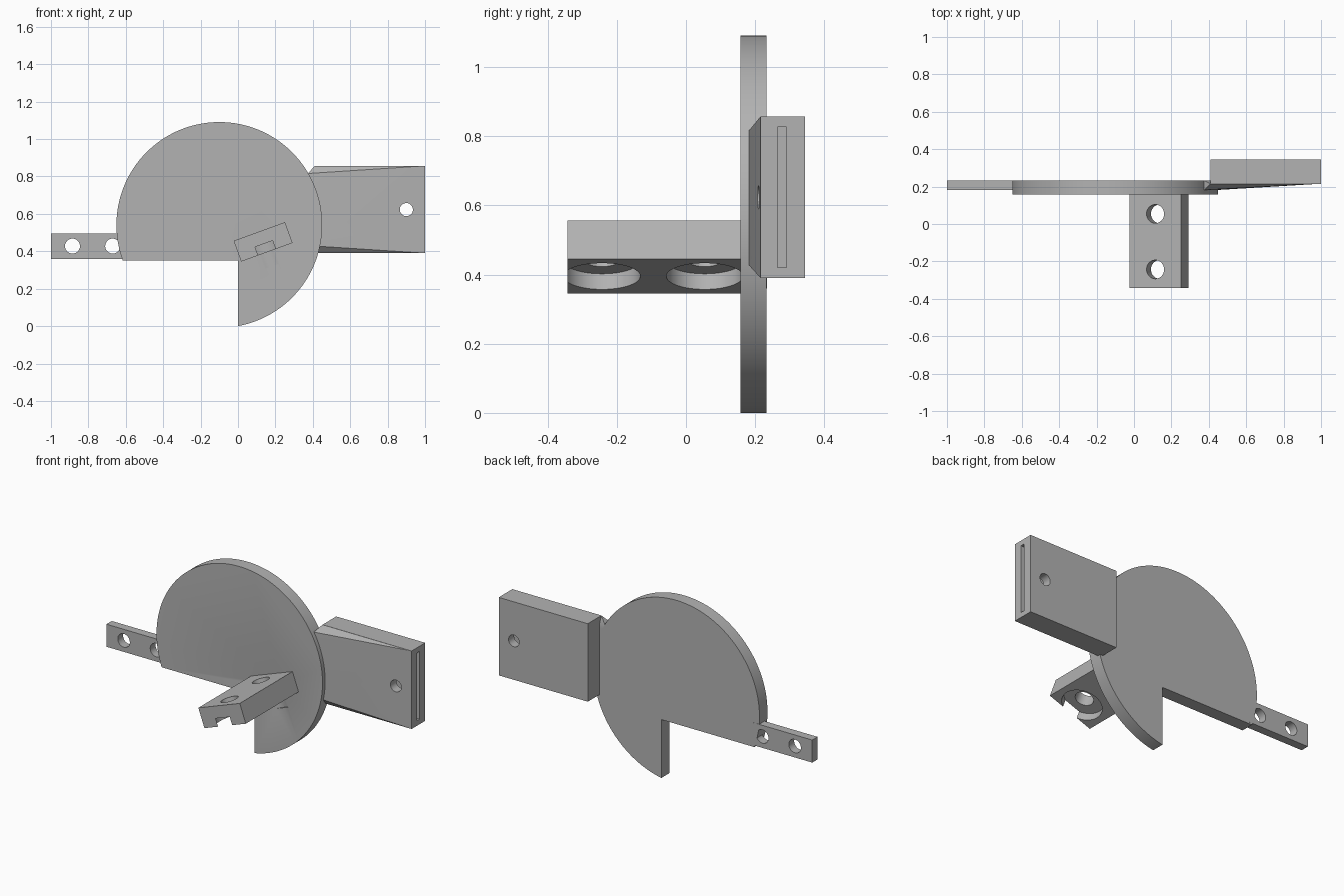
import bpy, bmesh, math
from mathutils import Matrix, Vector

cube = bpy.data.objects.get("Cube")
if cube:
    bpy.data.objects.remove(cube)

grey = bpy.data.materials.new("plain_grey")
grey.use_nodes = True
colour = (0.45, 0.45, 0.45, 1)
grey.diffuse_color = colour
grey.node_tree.nodes["Principled BSDF"].inputs["Base Color"].default_value = colour


def finish(name, bm):
    mesh = bpy.data.meshes.new(name)
    bmesh.ops.recalc_face_normals(bm, faces=bm.faces)
    bm.to_mesh(mesh)
    bm.free()
    mesh.materials.append(grey)
    obj = bpy.data.objects.new(name, mesh)
    bpy.context.collection.objects.link(obj)
    return obj


def box(name, lo, hi, place=Matrix()):
    lo, hi = Vector(lo), Vector(hi)
    bm = bmesh.new()
    shape = Matrix.Translation((lo + hi) / 2) @ Matrix.Diagonal((*(hi - lo), 1))
    bmesh.ops.create_cube(bm, size=1, matrix=place @ shape)
    return finish(name, bm)


def cylinder(name, start, end, radius, place=Matrix(), sides=64):
    start, end = Vector(start), Vector(end)
    axis = end - start
    turn = axis.to_track_quat("Z", "Y").to_matrix().to_4x4()
    bm = bmesh.new()
    bmesh.ops.create_cone(bm, cap_ends=True, segments=sides, radius1=radius, radius2=radius,
                          depth=axis.length,
                          matrix=place @ Matrix.Translation((start + end) / 2) @ turn)
    return finish(name, bm)


def cut(obj, *cutters):
    for cutter in cutters:
        mod = obj.modifiers.new("cut", "BOOLEAN")
        mod.operation = "DIFFERENCE"
        mod.solver = "EXACT"
        mod.object = cutter
        cutter.hide_render = True
        cutter.hide_set(True)


# Tilted frame of the bracket: origin at its lower left edge
tilt = Matrix.Translation((0.017, 0, 0.345)) @ Matrix.Rotation(math.radians(-20), 4, "Y")
WIDTH, HEIGHT = 0.292, 0.118
mid = WIDTH / 2

# Round plate with one lower quarter removed
centre = Vector((-0.1, 0, 0.541))
R = 0.55
plate = cylinder("round_plate", centre + Vector((0, 0.157, 0)),
                 centre + Vector((0, 0.233, 0)), R, sides=160)
cut(plate, box("quarter_cutter", (-1, 0, -0.3), (0, 0.5, 0.35)))

# Side tab with two screw holes
tab = box("side_tab", (-1, 0.183, 0.36), (-0.6, 0.2335, 0.495))
for x in (-0.885, -0.67):
    cut(tab, cylinder("tab_hole_cutter", (x, 0, 0.428), (x, 0.5, 0.428), 0.04))

# Bracket with two counterbored holes that run on into the plate
bracket = box("tilted_bracket", (0, -0.342, 0), (WIDTH, 0.16, HEIGHT), tilt)
for y in (-0.243, 0.054):
    bore = cylinder("counterbore_cutter", (mid, y, -0.08), (mid, y, 0.048), 0.111, tilt)
    hole = cylinder("bracket_hole_cutter", (mid, y, -0.02), (mid, y, 0.2), 0.05, tilt)
    cut(bracket, bore, hole)
    if y > 0:
        cut(plate, bore)

# Slotted block
block = box("slotted_block", (0.41, 0.215, 0.39), (1, 0.344, 0.857))
slot = box("slot_cutter", (0.47, 0.264, 0.42), (1.1, 0.291, 0.826))
pin = cylinder("pin_hole_cutter", (0.9, 0, 0.623), (0.9, 0.6, 0.623), 0.035)
cut(block, slot, pin)

# Wedge that blends the plate rim into the block's front
bm = bmesh.new()
for x in (0.41, 1):
    for z in (0.39, 0.857):
        bm.verts.new((x, 0.2155, z))
for i in range(13):
    a = math.radians(-12 + i * 42 / 12)
    for y in (0.182, 0.232):
        bm.verts.new((centre.x + (R - 0.002) * math.cos(a), y, centre.z + R * math.sin(a)))
hull = bmesh.ops.convex_hull(bm, input=bm.verts)
loose = [v for v in hull["geom_interior"] if isinstance(v, bmesh.types.BMVert)]
bmesh.ops.delete(bm, geom=loose, context="VERTS")
wedge = finish("blend_wedge", bm)
cut(wedge, pin, slot)

# Smooth the round walls while keeping the edges crisp
bpy.ops.object.select_all(action="DESELECT")
for obj in (plate, tab, bracket, block, wedge):
    bpy.context.view_layer.objects.active = obj
    obj.select_set(True)
    for mod in list(obj.modifiers):
        bpy.ops.object.modifier_apply(modifier=mod.name)
bpy.ops.object.shade_smooth_by_angle(angle=math.radians(25))
bpy.ops.object.select_all(action="DESELECT")
for obj in list(bpy.data.objects):
    if obj.name.split(".")[0].endswith("_cutter"):
        bpy.data.objects.remove(obj)
